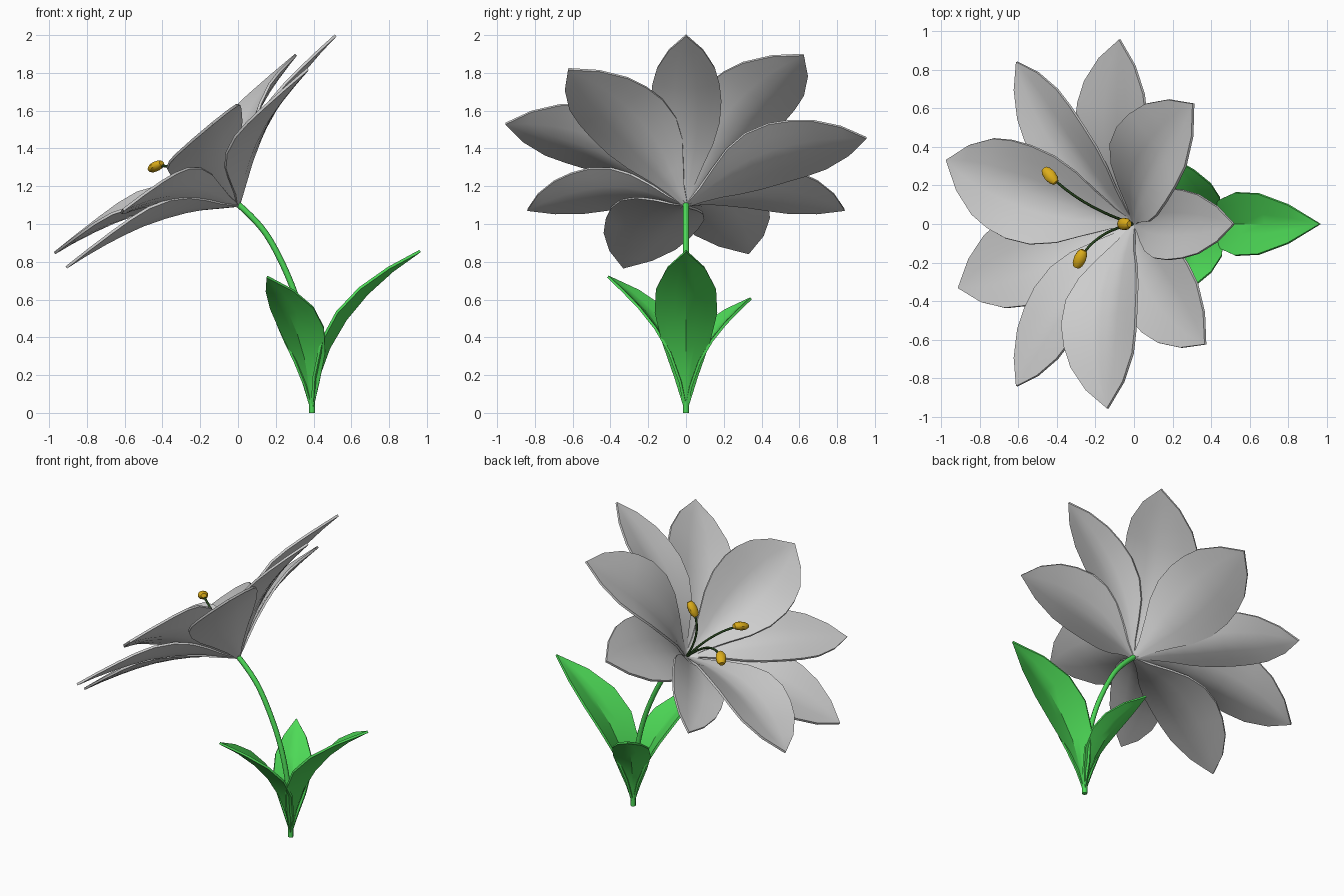
import bpy, bmesh, math
from mathutils import Vector

if "Cube" in bpy.data.objects:
    bpy.data.objects.remove(bpy.data.objects["Cube"])


def material(name, rgb):
    m = bpy.data.materials.new(name)
    m.diffuse_color = (*rgb, 1)
    m.use_nodes = True
    m.node_tree.nodes["Principled BSDF"].inputs["Base Color"].default_value = m.diffuse_color
    return m


WHITE = material("petal_white", (0.62, 0.62, 0.62))
GREEN = material("leaf_green", (0.075, 0.7, 0.095))
DARK = material("filament_dark_green", (0.02, 0.06, 0.012))
GOLD = material("anther_gold", (0.72, 0.42, 0.01))


def activate(obj):
    bpy.ops.object.select_all(action='DESELECT')
    obj.select_set(True)
    bpy.context.view_layer.objects.active = obj


def add_mesh(name, bm, mat):
    me = bpy.data.meshes.new(name)
    bm.to_mesh(me)
    bm.free()
    me.materials.append(mat)
    obj = bpy.data.objects.new(name, me)
    bpy.context.collection.objects.link(obj)
    activate(obj)
    return obj


def blade(name, mat, origin, frame, angle, stations, lift_dir, thickness, bend):
    """Creased, cupped blade; stations hold (out, up, half width, edge lift)."""
    U, V, N = frame
    out = U * math.cos(angle) + V * math.sin(angle)
    side = V * math.cos(angle) - U * math.sin(angle)
    lift_vec = out * lift_dir[0] + N * lift_dir[1]
    cols = (-1, -0.67, -0.33, 0, 0.33, 0.67, 1)
    bm = bmesh.new()
    rows = []
    for r, h, w, lift in stations[:-1]:
        rows.append([bm.verts.new(origin + out * r + N * h + side * (w * c)
                                  + lift_vec * (lift * abs(c) ** bend)) for c in cols])
    for a, b in zip(rows, rows[1:]):
        for j in range(len(cols) - 1):
            bm.faces.new((a[j], b[j], b[j + 1], a[j + 1]))
    # pointed tip
    r, h = stations[-1][:2]
    tip = bm.verts.new(origin + out * r + N * h)
    last = rows[-1]
    for j in range(len(cols) - 1):
        bm.faces.new((last[j], tip, last[j + 1]))
    obj = add_mesh(name, bm, mat)
    mod = obj.modifiers.new("thickness", 'SOLIDIFY')
    mod.thickness = thickness
    mod.offset = 0
    bpy.ops.object.modifier_apply(modifier=mod.name)
    bpy.ops.object.shade_smooth_by_angle(angle=math.radians(30))


def tube(name, mat, points, radius):
    cu = bpy.data.curves.new(name, 'CURVE')
    cu.dimensions = '3D'
    cu.bevel_depth = radius
    cu.bevel_resolution = 2
    cu.use_fill_caps = True
    sp = cu.splines.new('NURBS')
    sp.points.add(len(points) - 1)
    for p, co in zip(sp.points, points):
        p.co = (*co, 1)
    sp.order_u = 3
    sp.use_endpoint_u = True
    sp.resolution_u = 5
    cu.materials.append(mat)
    obj = bpy.data.objects.new(name, cu)
    bpy.context.collection.objects.link(obj)
    activate(obj)
    bpy.ops.object.convert(target='MESH')
    me = bpy.context.object.data
    bm = bmesh.new()
    bm.from_mesh(me)
    bmesh.ops.remove_doubles(bm, verts=bm.verts, dist=0.0005)
    bmesh.ops.recalc_face_normals(bm, faces=bm.faces)
    bm.to_mesh(me)
    bm.free()
    bpy.ops.object.shade_smooth_by_angle(angle=math.radians(50))


# Flower head: three whorls of three petals around a tilted axis
centre = Vector((0, 0, 1.1))
tilted = (Vector((0.773, 0, 0.635)), Vector((0, 1, 0)), Vector((-0.635, 0, 0.773)))
# along, rise, width, edge lift, all as fractions
petal = [(0, 0, 0.05, 0), (0.08, 0.15, 0.22, 0.06), (0.17, 0.32, 0.5, 0.18),
         (0.26, 0.46, 0.78, 0.29), (0.37, 0.6, 0.97, 0.35), (0.5, 0.735, 1.02, 0.32),
         (0.62, 0.825, 0.97, 0.24), (0.74, 0.895, 0.84, 0.15), (0.88, 0.96, 0.5, 0.06),
         (1, 1, 0, 0)]
# name, start angle, rise, half width, cupping
whorls = [("middle_petal", 0, 0.366, 0.182, 0.85), ("inner_petal", 40, 0.42, 0.25, 1),
          ("outer_petal", 80, 0.322, 0.24, 0.68)]
for name, start, rise, width, cup in whorls:
    shape = [(s * 0.97, h * rise, w * width, l * width * cup) for s, h, w, l in petal]
    for k in range(3):
        blade(f"{name}_{k + 1}", WHITE, centre, tilted,
              math.radians(start + 120 * k), shape, (0, 1), 0.014, 1.2)

# Leaves: three sizes spread around the stem base
upright = (Vector((1, 0, 0)), Vector((0, 1, 0)), Vector((0, 0, 1)))
leaf = [(0, 0, 0.012, 0), (0.028, 0.14, 0.06, 0.025), (0.09, 0.31, 0.125, 0.055),
        (0.178, 0.46, 0.163, 0.062), (0.29, 0.595, 0.157, 0.05),
        (0.425, 0.717, 0.1, 0.026), (0.572, 0.822, 0, 0)]
for k, size in enumerate((1, 0.695, 0.835)):
    blade(f"leaf_{k + 1}", GREEN, Vector((0.392, 0, 0.035)), upright,
          math.radians(120 * k), [tuple(v * size for v in s) for s in leaf],
          (-0.75, 0.6), 0.014, 1.1)

# Stem
tube("stem", GREEN, [(0.392, 0, 0), (0.392, 0, 0.12), (0.375, 0, 0.35), (0.315, 0, 0.61),
                     (0.21, 0, 0.85), (0.11, 0, 1.01), (0, 0, 1.105)], 0.016)

# Stamens: bent filament with a plump, blunt-ended anther across its end
stamens = [((-0.435, 0.25, 1.305), (-0.26, 0.08, 1.33), (-0.06, 0.07, -0.035)),
           ((-0.28, -0.18, 1.315), (-0.19, -0.03, 1.32), (-0.035, -0.08, -0.02)),
           ((-0.05, 0, 1.436), (-0.13, 0, 1.30), (0.03, 0, 0.05))]
for k, (end, bend, axis) in enumerate(stamens):
    tube(f"filament_{k + 1}", DARK, [centre, bend, end], 0.007)
    bm = bmesh.new()
    bmesh.ops.create_uvsphere(bm, u_segments=10, v_segments=6, radius=1)
    rot = Vector(axis).to_track_quat('Z', 'Y')
    for v in bm.verts:
        z = max(-1, min(1, v.co.z * 1.2))
        v.co = Vector(end) + rot @ Vector((v.co.x * 0.033, v.co.y * 0.027, z * 0.05))
    add_mesh(f"anther_{k + 1}", bm, GOLD)
    bpy.ops.object.shade_smooth_by_angle(angle=math.radians(40))
